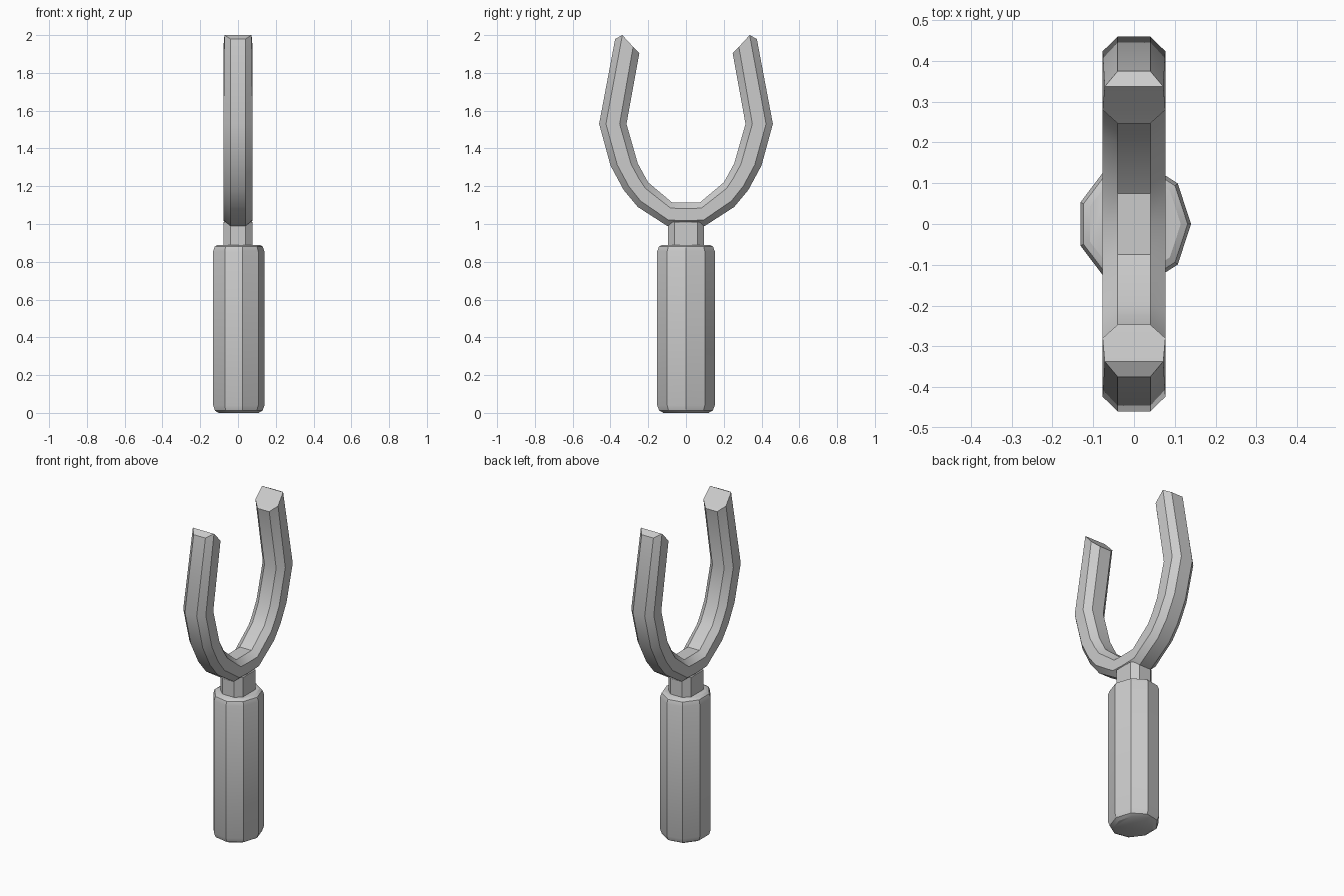
import bpy, bmesh, math

if "Cube" in bpy.data.objects:
    bpy.data.objects.remove(bpy.data.objects["Cube"])

grey = bpy.data.materials.new("plain grey")
grey.diffuse_color = (0.6, 0.6, 0.6, 1)
grey.use_nodes = True
grey.node_tree.nodes["Principled BSDF"].inputs["Base Color"].default_value = grey.diffuse_color


def loft(name, rings, cap=True):
    """Skin a list of equally sized closed rings of points."""
    bm = bmesh.new()
    vs = [[bm.verts.new(p) for p in r] for r in rings]
    n = len(vs[0])
    for a, b in zip(vs, vs[1:]):
        for i in range(n):
            j = (i + 1) % n
            bm.faces.new((a[i], a[j], b[j], b[i]))
    for r in (vs[0], vs[-1]):
        if cap:
            bm.faces.new(r)
        else:  # strip of quads between mirrored points
            for i in range(n // 2 - 1):
                bm.faces.new((r[i], r[i + 1], r[n - 2 - i], r[n - 1 - i]))
    bmesh.ops.recalc_face_normals(bm, faces=bm.faces)
    me = bpy.data.meshes.new(name)
    bm.to_mesh(me)
    bm.free()
    me.materials.append(grey)
    ob = bpy.data.objects.new(name, me)
    bpy.context.collection.objects.link(ob)
    bpy.ops.object.select_all(action='DESELECT')
    ob.select_set(True)
    bpy.context.view_layer.objects.active = ob
    bpy.ops.object.shade_smooth_by_angle(angle=math.radians(30))
    return ob


# Grip: nine-sided bar with bevelled ends
def grip_ring(s, z):
    return [(0.14 * s * math.cos(a), 0.155 * s * math.sin(a), z)
            for a in (math.radians(40 * i) for i in range(9))]


loft("grip", [grip_ring(s, z) for s, z in
              ((0.78, 0), (0.93, 0.012), (1, 0.04), (1, 0.855), (0.94, 0.88), (0.82, 0.89))])

# Neck: chamfered block joining grip and fork
neck = [(0.077, 0.06), (0.04, 0.095), (-0.04, 0.095), (-0.077, 0.06),
        (-0.077, -0.06), (-0.04, -0.095), (0.04, -0.095), (0.077, -0.06)]
loft("neck", [[(x, y, z) for x, y in neck] for z in (0.86, 1.01)])

# Fork: chamfered section swept between inner and outer (y, z) outlines
stations = [((0, 1.115), (0, 0.985)), ((0.075, 1.115), (0.10, 0.99)),
            ((0.20, 1.22), (0.255, 1.09)), ((0.225, 1.265), (0.33, 1.18)),
            ((0.255, 1.32), (0.40, 1.31)), ((0.315, 1.53), (0.46, 1.53))]
half = [(0.04, 0), (0.077, 0.25), (0.077, 0.75), (0.04, 1)]


def section(points):
    """Close a half section of (x, y, z) by mirroring in x."""
    return points + [(-x, y, z) for x, y, z in reversed(points)]


arm = [section([(x, i[0] + (o[0] - i[0]) * t, i[1] + (o[1] - i[1]) * t) for x, t in half])
       for i, o in stations]
# slanted tip
arm.append(section([(0.04, 0.247, 1.905), (0.077, 0.28, 1.938),
                    (0.077, 0.337, 1.998), (0.04, 0.375, 1.98)]))
arm[-1][2] = (0.072, 0.337, 2.0)
arm[-1][5] = (-0.072, 0.337, 2.0)
other = [[(x, -y, z) for x, y, z in r] for r in reversed(arm[1:])]
loft("fork", other + arm, cap=False)
